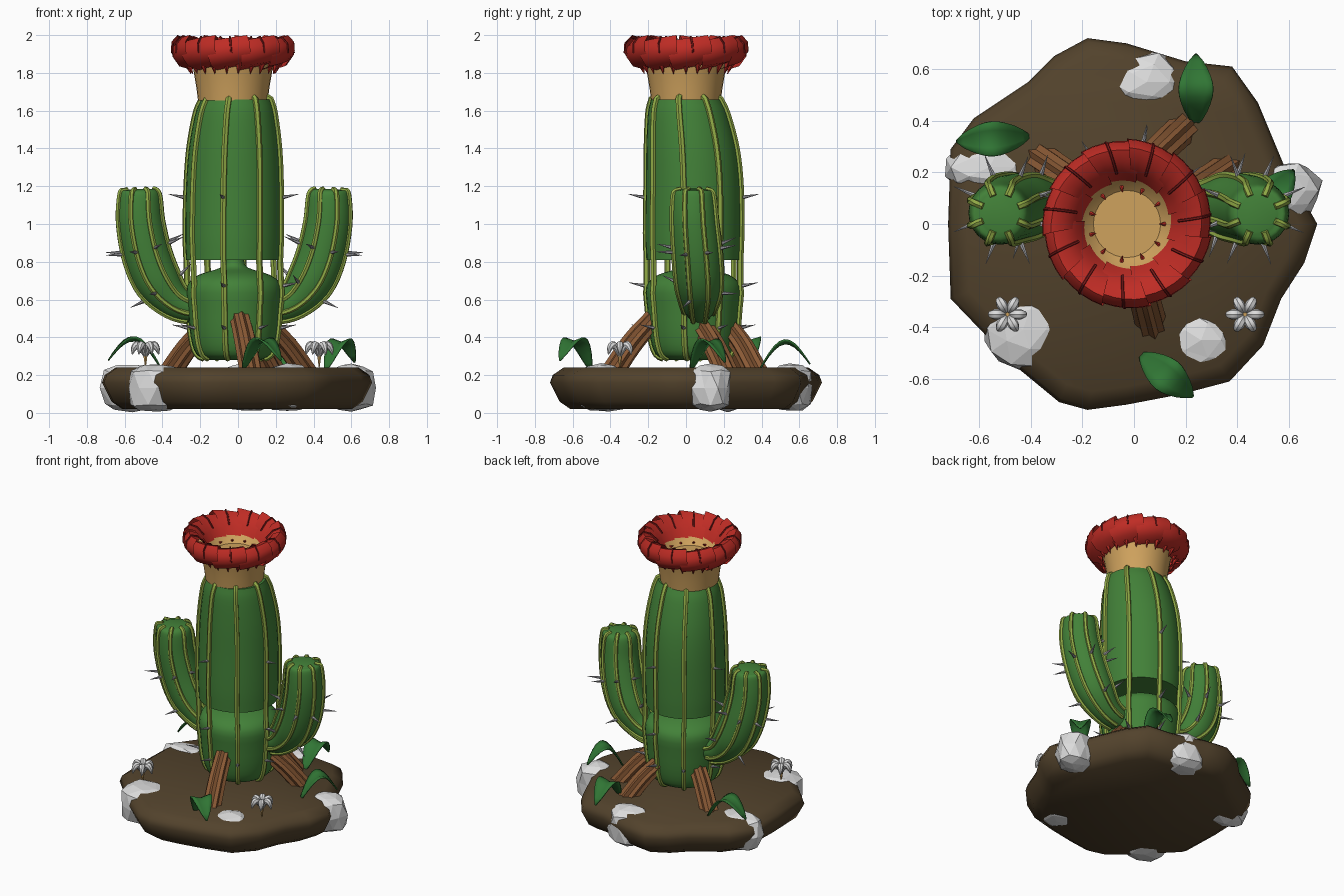
import bpy, bmesh, math, random
from math import sin, cos, pi, tau, radians
from mathutils import Vector, Matrix

random.seed(4)
if "Cube" in bpy.data.objects:
    bpy.data.objects.remove(bpy.data.objects["Cube"])


def material(name, *rgb):
    m = bpy.data.materials.new(name)
    m.use_nodes = True
    m.diffuse_color = (*rgb, 1)
    m.node_tree.nodes["Principled BSDF"].inputs["Base Color"].default_value = (*rgb, 1)
    return m


SOIL = material("soil brown", .085, .055, .025)
GREEN = material("cactus green", .055, .22, .04)
LEAF = material("leaf green", .03, .18, .035)
RIB = material("rib lime", .28, .40, .06)
RED = material("petal red", .52, .025, .018)
DARK_RED = material("vein red", .2, .01, .01)
TAN = material("neck tan", .62, .36, .11)
BARK = material("root bark", .25, .1, .035)
WHITE = material("stone white", .72, .72, .72)
GREY = material("thorn grey", .38, .38, .4)


def finish(bm, name, mat, angle=40):
    bmesh.ops.recalc_face_normals(bm, faces=bm.faces)
    me = bpy.data.meshes.new(name)
    bm.to_mesh(me)
    bm.free()
    ob = bpy.data.objects.new(name, me)
    bpy.context.collection.objects.link(ob)
    me.materials.append(mat)
    if angle:
        bpy.ops.object.select_all(action='DESELECT')
        ob.select_set(True)
        bpy.context.view_layer.objects.active = ob
        bpy.ops.object.shade_smooth_by_angle(angle=radians(angle))
    return ob


def smooth_path(points, n):
    """Catmull-Rom through (x, y, z, radius) points."""
    p = [Vector(q) for q in points]
    p = [p[0] * 2 - p[1]] + p + [p[-1] * 2 - p[-2]]
    out = []
    for a, b, c, d in zip(p, p[1:], p[2:], p[3:]):
        for k in range(n):
            t = k / n
            out.append(.5 * (2 * b + (c - a) * t + (2 * a - 5 * b + 4 * c - d) * t * t
                             + (3 * b - a - 3 * c + d) * t ** 3))
    return out + [p[-2]]


def frames(path, ref=None):
    """Centre, two cross axes and radius per point; level rings without ref."""
    res = []
    for i, p in enumerate(path):
        u, v = Vector((1, 0, 0)), Vector((0, 1, 0))
        if ref:
            t = (path[min(i + 1, len(path) - 1)] - path[max(i - 1, 0)]).to_3d().normalized()
            u = Vector(ref).cross(t).normalized()
            v = t.cross(u)
        res.append((p.to_3d(), u, v, p.w))
    return res


def tube(bm, fr, sides, groove=0):
    rings = []
    for c, u, v, r in fr:
        rings.append([bm.verts.new(c + r * (1 - groove * (k % 2)) *
                      (u * cos(tau * k / sides) + v * sin(tau * k / sides))) for k in range(sides)])
    for a, b in zip(rings, rings[1:]):
        for k in range(sides):
            j = (k + 1) % sides
            bm.faces.new((a[k], a[j], b[j], b[k]))
    bm.faces.new(rings[0])
    bm.faces.new(rings[-1])


def spike(bm, base, direction, length, r):
    d = Vector(direction).normalized()
    m = Matrix.Translation(Vector(base) + d * length / 2) @ d.to_track_quat('Z', 'Y').to_matrix().to_4x4()
    bmesh.ops.create_cone(bm, cap_ends=True, segments=6, radius1=r, radius2=.001, depth=length, matrix=m)


def rib(bm, fr, a, r=.016):
    pts = [c + (u * cos(a) + v * sin(a)) * (rad + .003) for c, u, v, rad in fr]
    path = [Vector((*p, r)) for p in pts]
    out = fr[0][1] * cos(a) + fr[0][2] * sin(a)
    side = (pts[-1] - pts[0]).cross(out)
    tube(bm, frames(path, side), 6)


def thorn(bm, f, a):
    c, u, v, r = f
    d = u * cos(a) + v * sin(a)
    spike(bm, c + d * r, d + Vector((0, 0, .2)), .1, .012)


# Ground slab
outline = [(-.18, .72), (-.03, .70), (.2, .63), (.38, .61), (.48, .47), (.58, .23), (.71, 0), (.66, -.15),
           (.57, -.29), (.5, -.47), (.37, -.61), (.18, -.66), (-.03, -.7), (-.18, -.72), (-.29, -.69),
           (-.46, -.55), (-.71, -.29), (-.72, 0), (-.71, .29), (-.62, .41), (-.41, .55), (-.31, .65)]
bm = bmesh.new()
levels = [[bm.verts.new((x * s, y * s, z)) for x, y in outline]
          for s, z in ((.85, .02), (.93, .06), (1, .16), (.98, .2), (.9, .24))]
for a, b in zip(levels, levels[1:]):
    for k in range(len(a)):
        bm.faces.new((a[k - 1], a[k], b[k], b[k - 1]))
bm.faces.new(levels[0])
bm.faces.new(levels[-1])
finish(bm, "ground_slab", SOIL, 50)

# Stones sunk through the slab
for i, (x, y, sx, sy) in enumerate([(.05, .55, .15, .12), (-.56, .22, .16, .1), (.6, .13, .12, .11),
                                    (-.43, -.41, .16, .15), (.26, -.45, .14, .12)]):
    bm = bmesh.new()
    bmesh.ops.create_icosphere(bm, subdivisions=2, radius=1)
    for v in bm.verts:
        z = math.copysign(abs(v.co.z) ** .45, v.co.z)
        k = random.uniform(.9, 1.15)
        v.co = (x + v.co.x * sx * k, y + v.co.y * sy * k, .133 + z * .128 * random.uniform(.93, 1.02))
    finish(bm, f"stone_{i + 1}", WHITE, 0)

# Trunk in two sections
lower = frames(smooth_path([(-.02, .04, .28, .14), (-.02, .04, .31, .2), (-.02, .04, .4, .23), (-.02, .04, .55, .245),
                            (-.02, .04, .67, .25), (-.02, .04, .73, .19), (-.02, .04, .77, .07),
                            (-.02, .04, .82, .05)], 3))
upper = frames(smooth_path([(-.025, .04, .81, .25), (-.025, .04, .95, .255), (-.023, .04, 1.2, .252),
                            (-.02, .03, 1.4, .24), (-.015, .01, 1.58, .212), (-.01, 0, 1.66, .185)], 4))
for name, fr in (("lower_trunk", lower), ("upper_trunk", upper)):
    bm = bmesh.new()
    tube(bm, fr, 32)
    finish(bm, name, GREEN)

ribs, thorns = bmesh.new(), bmesh.new()
full = lower[1:13] + upper + [(Vector((-.01, 0, 1.675)), upper[0][1], upper[0][2], .16)]
for k in range(8):
    a = radians(-102 + 45 * k)
    rib(ribs, full, a, .017)
    thorn(thorns, lower[7], a)
    if k % 2 == 0:
        thorn(thorns, lower[12], a)
        thorn(thorns, upper[7], a)

# Arms mirrored left and right
half = [(.05, .06, .54, .06), (.2, .07, .55, .075), (.31, .07, .59, .095), (.4, .07, .69, .125),
        (.46, .06, .83, .13), (.495, .045, 1, .125), (.5, .04, 1.12, .117), (.497, .04, 1.17, .105),
        (.497, .04, 1.185, .07)]
for side, s in (("left", 1), ("right", -1)):
    fr = frames(smooth_path([(-.02 + s * x, y, z, r) for x, y, z, r in half], 4), (0, 1, 0))
    bm = bmesh.new()
    tube(bm, fr, 24)
    finish(bm, side + "_arm", GREEN)
    for k in range(8):
        a = radians(22 + 45 * k)
        rib(ribs, fr[5:], a, .014)
        thorn(thorns, fr[17], a)
        if k % 2:
            thorn(thorns, fr[11], a)
finish(ribs, "ribs", RIB)
finish(thorns, "thorns", GREY, 0)

# Neck with hollow cup
C = Vector((-.027, 0, 0))
bm = bmesh.new()
tube(bm, frames([Vector((C.x, 0, z, r)) for r, z in ((.185, 1.655), (.193, 1.72), (.21, 1.82), (.23, 1.9),
                                                   (.2, 1.91), (.165, 1.86), (.13, 1.83))]), 32)
finish(bm, "neck_cup", TAN)

# Crown of overlapping curled petals
curl = [(.17, 1.87), (.2, 1.92), (.245, 1.97), (.29, 1.985), (.322, 1.95), (.325, 1.9), (.29, 1.85), (.22, 1.83)]
bm, veins, sepals = bmesh.new(), bmesh.new(), bmesh.new()
COUNT = 11


def crown(r, z, a):
    return Vector((C.x + r * cos(a), r * sin(a), z))


for p in range(COUNT):
    a0 = tau * p / COUNT
    cols = []
    for i in range(6):
        f = i / 5 - .5
        a = a0 + f * tau / COUNT * 1.25
        cols.append([bm.verts.new(crown(r + .012 * f, z + .03 * f * (1 if j > 1 else .3), a + .1 * j / 7))
                     for j, (r, z) in enumerate(curl)])
    for a, b in zip(cols, cols[1:]):
        for j in range(len(curl) - 1):
            bm.faces.new((a[j], a[j + 1], b[j + 1], b[j]))
    path = [Vector((*crown(r, z + .006, a0 + .1 * j / 7 + .06), .006)) for j, (r, z) in enumerate(curl[1:6])]
    tube(veins, frames(path, (-sin(a0), cos(a0), 0)), 5)
    for da in (0, .27):
        spike(sepals, crown(.245, 1.86, a0 + da), (-.35 * cos(a0 + da), -.35 * sin(a0 + da), -1), .07, .022)
    spike(sepals, crown(.15, 1.84, a0), (-cos(a0), -sin(a0), .6), .03, .01)
finish(bm, "crown_petals", RED, 50)
finish(veins, "petal_veins", DARK_RED)
finish(sepals, "crown_sepals", RED, 0)

# Grooved roots
for i, (a, b) in enumerate([((.01, -.17, .5), (.07, -.4, .2)), ((.14, .07, .48), (.37, .22, .2)),
                            ((.03, .22, .46), (.2, .38, .2)), ((-.16, .12, .46), (-.37, .26, .2))]):
    a, b = Vector(a), Vector(b)
    mid = a.lerp(b, .5) + Vector((0, 0, .02))
    bm = bmesh.new()
    tube(bm, frames(smooth_path([(*a, .055), (*mid, .06), (*b, .062)], 4), (b - a).cross((0, 0, 1))), 16, .22)
    finish(bm, f"root_{i + 1}", BARK, 20)

# Arched ground leaves
for i, (a, b) in enumerate([((-.4, .34, .23), (-.69, .32, .28)), ((.02, -.5, .22), (.23, -.67, .28)),
                            ((.24, .38, .22), (.24, .66, .26)), ((.46, .02, .22), (.62, .21, .27))]):
    a, b = Vector(a), Vector(b)
    across = (b - a).cross((0, 0, 1)).normalized()
    bm = bmesh.new()
    rows = []
    for k in range(11):
        t = k / 10
        c = a.lerp(b, t) + Vector((0, 0, .15 * sin(pi * t)))
        w = .004 + .062 * sin(pi * t) ** .8
        rows.append([bm.verts.new(c + across * w * s + Vector((0, 0, -.02 * (1 - abs(s)) * sin(pi * t))))
                     for s in (-1, -.5, 0, .5, 1)])
    for p, q in zip(rows, rows[1:]):
        for j in range(4):
            bm.faces.new((p[j], p[j + 1], q[j + 1], q[j]))
    ob = finish(bm, f"leaf_{i + 1}", LEAF, 50)
    ob.modifiers.new("thickness", 'SOLIDIFY').thickness = .008

# Small blossoms
for side, x in (("left", .43), ("right", -.49)):
    bm, heart = bmesh.new(), bmesh.new()
    for k in range(6):
        d = Vector((cos(tau * k / 6), sin(tau * k / 6), 0))
        path = [(*(Vector((x, -.35, z)) + d * q), r) for q, z, r in
                ((.005, .3, .006), (.025, .345, .017), (.045, .36, .021), (.062, .34, .015), (.07, .31, .003))]
        tube(bm, frames(smooth_path(path, 3), d.cross((0, 0, 1))), 8)
    finish(bm, side + "_blossom", WHITE)
    spike(heart, (x, -.35, .34), (0, 0, -1), .11, .018)
    finish(heart, side + "_blossom_stem", TAN)
